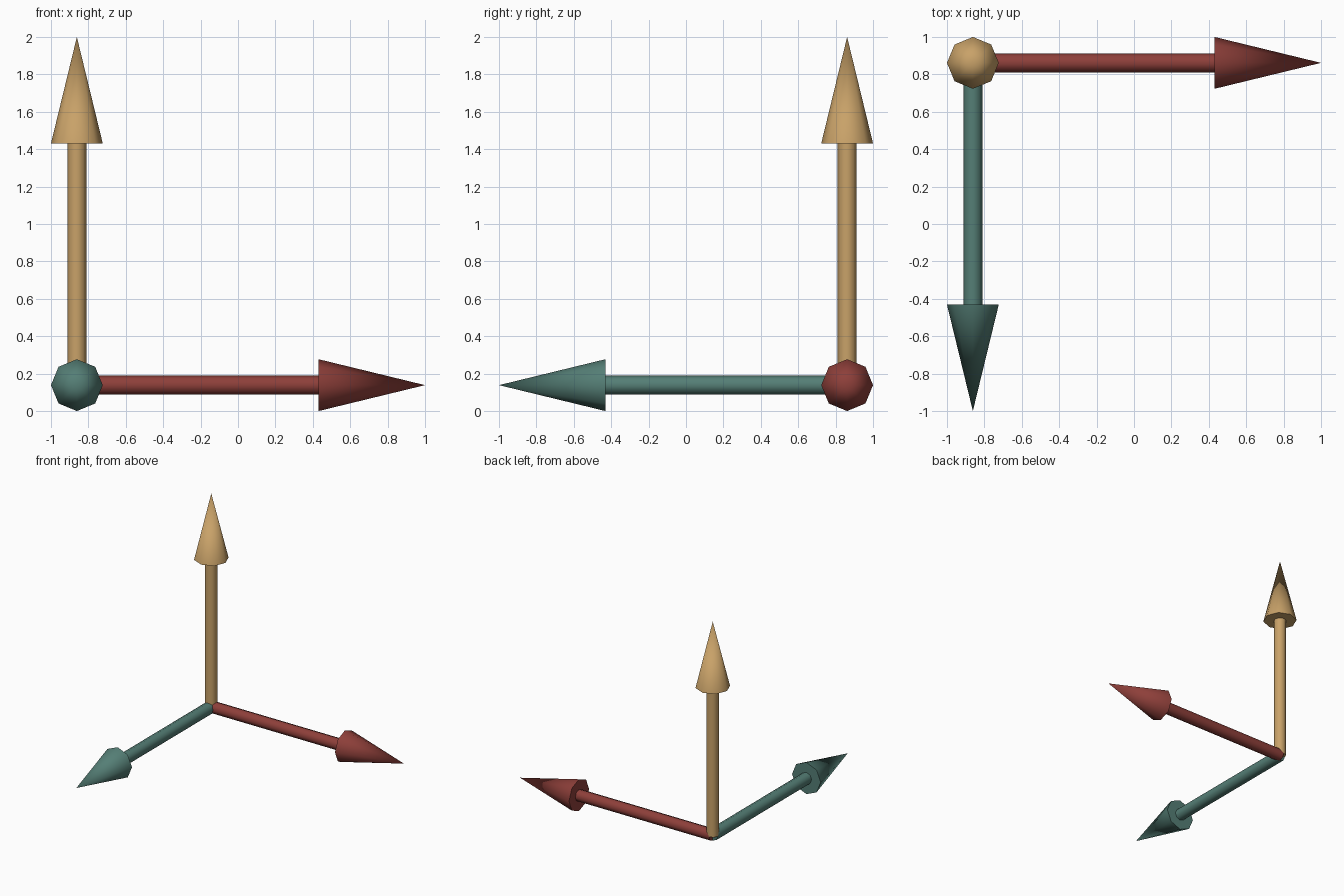
import bpy, bmesh, math
from mathutils import Matrix, Vector

if "Cube" in bpy.data.objects:
    bpy.data.objects.remove(bpy.data.objects["Cube"])

SIDES = 8
HEAD_R, SHAFT_R = 0.1385, 0.051
LENGTH = 2 - HEAD_R            # corner to tip
SHAFT_L = 1.292                # corner to base of head
CORNER = Vector((-1 + HEAD_R, 1 - HEAD_R, HEAD_R))


def tapered(name, r1, r2, start, end, rotation, mat):
    """Eight-sided cylinder or cone lying along one arrow direction."""
    bm = bmesh.new()
    bmesh.ops.create_cone(bm, cap_ends=True, segments=SIDES,
                          radius1=r1, radius2=r2, depth=end - start)
    bmesh.ops.translate(bm, verts=bm.verts, vec=(0, 0, (start + end) / 2))
    bmesh.ops.remove_doubles(bm, verts=bm.verts, dist=1e-5)
    bmesh.ops.transform(bm, verts=bm.verts, matrix=rotation)
    bmesh.ops.recalc_face_normals(bm, faces=bm.faces)
    mesh = bpy.data.meshes.new(name)
    bm.to_mesh(mesh)
    bm.free()
    mesh.materials.append(mat)
    ob = bpy.data.objects.new(name, mesh)
    ob.location = CORNER
    bpy.context.collection.objects.link(ob)
    # round the sides, keep caps sharp
    bpy.ops.object.select_all(action='DESELECT')
    ob.select_set(True)
    bpy.context.view_layer.objects.active = ob
    bpy.ops.object.shade_smooth_by_angle(angle=math.radians(50))


# three arrows from a shared corner: +x, -y, +z
ARROWS = [
    ("right", Matrix.Rotation(math.pi / 2, 4, 'Y'), (0.27, 0.05, 0.042, 1)),
    ("front", Matrix.Rotation(math.pi / 2, 4, 'X'), (0.09, 0.21, 0.18, 1)),
    ("up", Matrix.Identity(4), (0.58, 0.36, 0.14, 1)),
]
for label, rot, colour in ARROWS:
    mat = bpy.data.materials.new(label + "_colour")
    mat.diffuse_color = colour
    mat.use_nodes = True
    mat.node_tree.nodes["Principled BSDF"].inputs["Base Color"].default_value = mat.diffuse_color
    tapered(label + "_arrow_shaft", SHAFT_R, SHAFT_R, 0, SHAFT_L, rot, mat)
    tapered(label + "_arrow_head", HEAD_R, 0, SHAFT_L, LENGTH, rot, mat)
